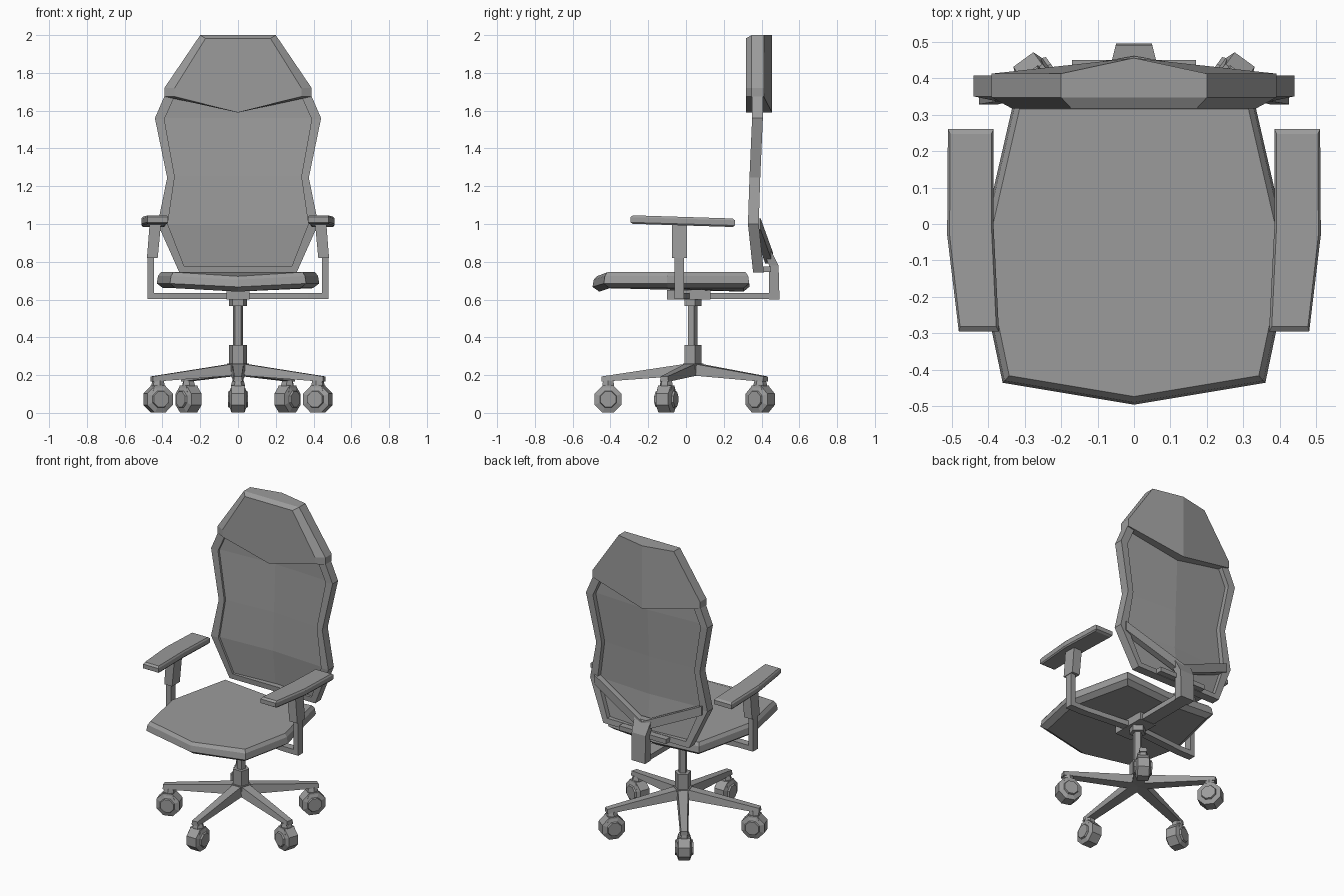
import bpy, bmesh, math
from mathutils import Vector, Matrix

if "Cube" in bpy.data.objects:
    bpy.data.objects.remove(bpy.data.objects["Cube"])

grey = bpy.data.materials.new("plain_grey")
grey.use_nodes = True
COLOUR = (0.33, 0.33, 0.33, 1)
grey.diffuse_color = COLOUR
grey.node_tree.nodes["Principled BSDF"].inputs["Base Color"].default_value = COLOUR


def finish(name, bm):
    bmesh.ops.recalc_face_normals(bm, faces=bm.faces)
    mesh = bpy.data.meshes.new(name)
    bm.to_mesh(mesh)
    bm.free()
    mesh.materials.append(grey)
    ob = bpy.data.objects.new(name, mesh)
    bpy.context.collection.objects.link(ob)
    return ob


def loft(name, rings, wrap=False, matrix=None):
    """Skin a list of equal-length closed rings; cap the ends or wrap round."""
    bm = bmesh.new()
    vs = [[bm.verts.new(p) for p in ring] for ring in rings]
    pairs = list(zip(vs, vs[1:])) + ([(vs[-1], vs[0])] if wrap else [])
    for a, b in pairs:
        for i in range(len(a)):
            j = (i + 1) % len(a)
            bm.faces.new((a[i], a[j], b[j], b[i]))
    if not wrap:
        bm.faces.new(vs[0])
        bm.faces.new(vs[-1])
    if matrix:
        bm.transform(matrix)
    return finish(name, bm)


def sym(half):
    """Close a half outline by mirroring it in x."""
    return half + [(-x, v) for x, v in reversed(half) if x]


def rect(x0, x1, y0, y1, z):
    return [(x0, y0, z), (x1, y0, z), (x1, y1, z), (x0, y1, z)]


def box(name, x0, x1, y0, y1, z0, z1):
    return loft(name, [rect(x0, x1, y0, y1, z0), rect(x0, x1, y0, y1, z1)])


def ngon(n, r, z, start=0.0, y=0.0):
    return [(r * math.cos(start + i * math.tau / n),
             y + r * math.sin(start + i * math.tau / n), z) for i in range(n)]


def lerp(table, z):
    for (z0, v0), (z1, v1) in zip(table, table[1:]):
        if z <= z1:
            return v0 + (v1 - v0) * (z - z0) / (z1 - z0)
    return table[-1][1]


# ---- five-legged base, casters and gas column
CY = 0.033
for name, r, z0, z1 in (("base_centre", .06, .2, .262), ("column_sleeve", .05, .25, .36),
                        ("gas_column", .027, .35, .58), ("column_cap", .05, .565, .605)):
    loft(name, [ngon(5, r, z, math.pi / 2, CY) for z in (z0, z1)])

for k in range(5):
    turn = Matrix.Translation((0, CY, 0)) @ Matrix.Rotation(k * math.tau / 5, 4, 'Z')

    def section(y, w, z0, z1):
        return [(-w, y, z0), (w, y, z0), (w * .8, y, z1), (-w * .8, y, z1)]
    loft("base_leg", [section(0, .038, .2, .265), section(-.48, .024, .165, .193)],
         matrix=turn)
    at = turn @ Matrix.Translation((0, -.445, 0))
    loft("caster_neck", [ngon(6, .036, .12), ngon(6, .036, .15), ngon(6, .03, .172)],
         matrix=at)
    loft("caster_cover", [rect(-.042, .042, -.05, .05, .09),
                          rect(-.036, .036, -.03, .03, .145)], matrix=at)
    axle = at @ Matrix.Translation((0, 0, .072)) @ Matrix.Rotation(math.pi / 2, 4, 'Y')
    loft("caster_wheel", [ngon(8, r, z, math.pi / 8) for r, z in
                          ((.044, -.054), (.048, -.044), (.077, -.034),
                           (.077, .034), (.048, .044), (.044, .054))], matrix=axle)

# ---- seat cushion, dished along the centre line
seat_half = [(0, -.495), (.36, -.435), (.43, -.1), (.33, .335)]


def seat_ring(scale, z, dip):
    return [(x * scale, y * scale - .05 * (1 - scale), z - (dip if x == 0 else 0))
            for x, y in sym(seat_half + [(0, .335)])]


loft("seat", [seat_ring(.92, .66, .018), seat_ring(1, .685, .018),
              seat_ring(.985, .725, .02), seat_ring(.95, .745, .022)])

# ---- under-seat mechanism and spine
box("seat_plate", -.06, .06, -.1, .13, .6, .65)


def spine_ring(y, z0, z1):
    return [(-.05, y, z0), (.05, y, z0), (.05, y, z1), (-.05, y, z1)]


box("spine_bar", -.045, .045, .05, .46, .602, .635)
loft("spine_upright", [rect(-.05, .05, .44, .495, .6), rect(-.05, .05, .44, .49, .78),
                       rect(-.06, .06, .405, .45, .86)])
box("lumbar_link", -.17, .17, .39, .45, .745, .775)

# ---- armrests and the Y-shaped back braces
pad_half = [(.385, .26), (.51, .26), (.512, -.03), (.48, -.295), (.37, -.295), (.385, 0)]


def pad_ring(scale, z):
    cx, cy = .445, -.02
    return [(cx + (x - cx) * scale, cy + (y - cy) * (.5 + scale / 2), z - y * .03)
            for x, y in pad_half]


for s, side in ((1, "left"), (-1, "right")):
    flip = Matrix.Scale(s, 4, (1, 0, 0))
    loft(side + "_arm_pad", [pad_ring(.9, .992), pad_ring(1, 1.0), pad_ring(1, 1.027),
                             pad_ring(.9, 1.037)], matrix=flip)
    loft(side + "_arm_sleeve", [rect(.425, .482, -.075, .005, .82),
                                rect(.408, .468, -.075, .005, 1.0)], matrix=flip)
    loft(side + "_arm_post", [rect(.445, .478, -.06, -.01, z) for z in (.602, .84)],
         matrix=flip)
    loft(side + "_arm_bar", [[(x, y + dy, z) for dy, z in
                              ((-.025, .602), (.025, .602), (.025, .635), (-.025, .635))]
                             for x, y in ((.478, -.035), (.37, -.035), (0, -.0))],
         matrix=flip)
    loft(side + "_back_brace", [[(x, y + dy, z + dz) for dy, dz in
                                 ((-.02, -.03), (.02, -.03), (.02, .03), (-.02, .03))]
                                for x, y, z in ((0, .44, .82), (.39, .375, 1.0))],
         matrix=flip)

# ---- back frame, a closed band following the outline
FRONT = [(.7, .36), (1.0, .328), (1.245, .336), (1.56, .35), (2.1, .347)]
outer = sym([(.2, 1.995), (.388, 1.72), (.388, 1.68), (.44, 1.56), (.375, 1.245),
             (.425, 1.0), (.31, .742)])
inner = sym([(.17, 1.95), (.335, 1.7), (.34, 1.665), (.39, 1.555), (.335, 1.25),
             (.372, 1.0), (.285, .777)])


def band(loop, depth):
    return [(x, lerp(FRONT, z) + depth, z) for x, z in loop]


loft("back_frame", [band(outer, 0), band(outer, .057), band(inner, .057), band(inner, 0)],
     wrap=True)

# ---- back panel, bowed a little to the rear
bm = bmesh.new()
rows = []
for x, z in ((.29, .77), (.375, 1.0), (.34, 1.25), (.395, 1.56), (.34, 1.7)):
    y = lerp(FRONT, z) + .02
    rows.append([bm.verts.new(p) for p in ((-x, y, z), (0, y + .022, z), (x, y, z))])
for a, b in zip(rows, rows[1:]):
    for i in (0, 1):
        bm.faces.new((a[i], a[i + 1], b[i + 1], b[i]))
panel = finish("back_panel", bm)
mod = panel.modifiers.new("thickness", 'SOLIDIFY')
mod.thickness = .012
mod.offset = 0

# ---- headrest with a bevelled front and a ridged back
head = sym([(0, 2.0), (.2, 2.0), (.39, 1.72), (.39, 1.675), (0, 1.59)])


def head_ring(y, ridge=0, inset=1.0):
    return [(x * inset, y + (ridge if x == 0 else 0),
             1.82 + (z - 1.82) * (.3 + .7 * inset if z > 1.82 else 1)) for x, z in head]


rings = [head_ring(.317, 0, .86), head_ring(.347, 0, 1), head_ring(.412, .043, 1)]
bm = bmesh.new()
vs = [[bm.verts.new(p) for p in ring] for ring in rings]
n = len(head)
for a, b in zip(vs, vs[1:]):
    for i in range(n):
        bm.faces.new((a[i], a[(i + 1) % n], b[(i + 1) % n], b[i]))
bm.faces.new(vs[0])
# rear splits along the ridge
bm.faces.new(vs[2][:5])
bm.faces.new(vs[2][4:] + vs[2][:1])
finish("headrest", bm)
